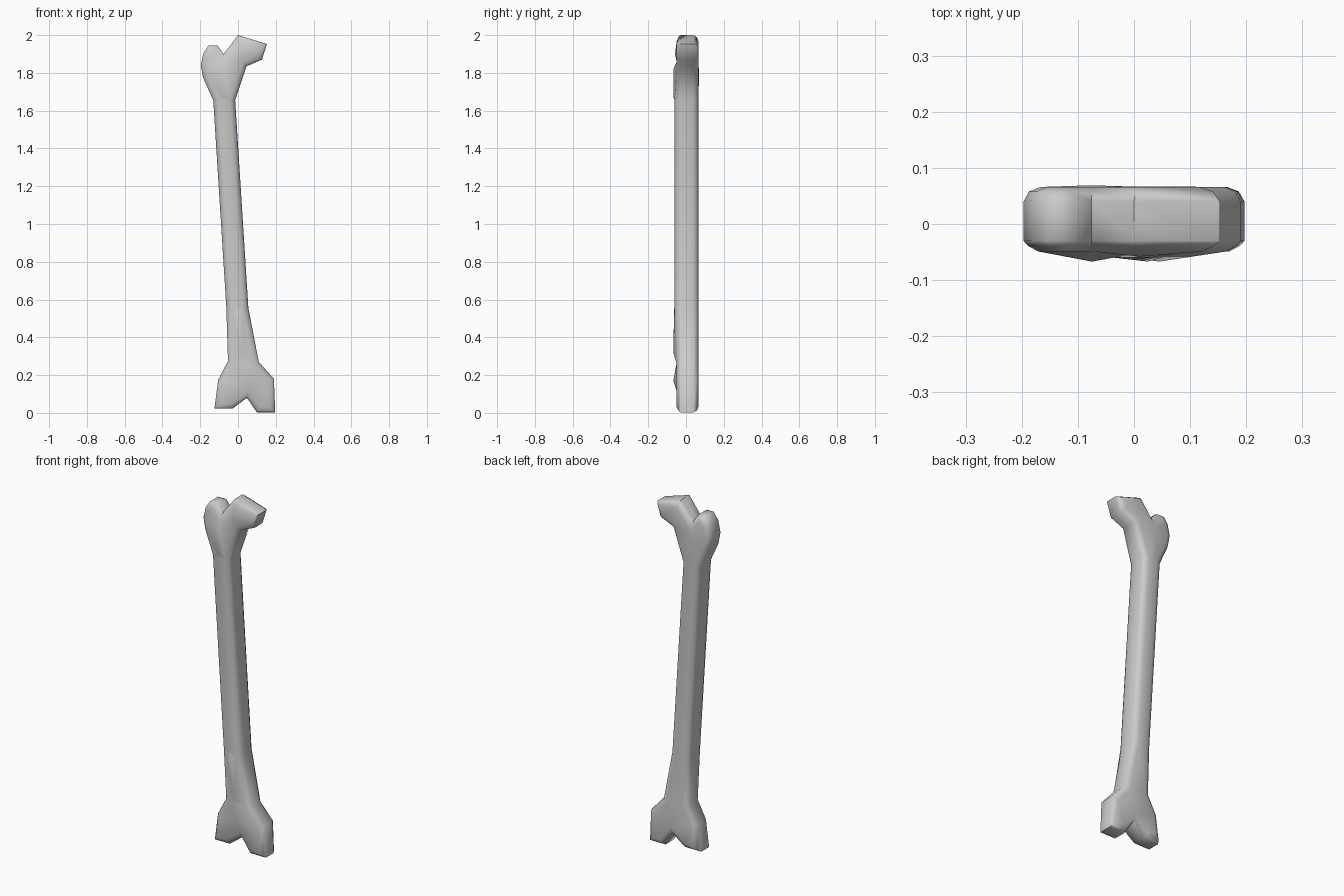
import bpy, bmesh, math
from mathutils import Vector
from mathutils.geometry import delaunay_2d_cdt

if "Cube" in bpy.data.objects:
    bpy.data.objects.remove(bpy.data.objects["Cube"])

# Front silhouette (x, z), clockwise from the top tip
outline = [Vector(p) for p in [
    (0, 2.0), (.153, 1.953), (.127, 1.87), (.045, 1.835), (-.015, 1.655),
    (.055, .555), (.11, .27), (.19, .18), (.197, .003), (.1, .003),
    (.047, .08), (-.03, .022), (-.125, .022), (-.105, .175), (-.053, .275),
    (-.062, .56), (-.131, 1.655), (-.185, 1.775), (-.197, 1.84),
    (-.183, 1.905), (-.155, 1.946), (-.11, 1.946), (-.076, 1.9)]]
N = len(outline)

def inset(d):
    """Outline moved inwards by d with mitred corners."""
    pts = []
    for i, p in enumerate(outline):
        a = (p - outline[i - 1]).normalized()
        b = (outline[(i + 1) % N] - p).normalized()
        n1, n2 = Vector((a.y, -a.x)), Vector((b.y, -b.x))
        m = n1 + n2
        pts.append(p + m * (d * 2 / m.length_squared))
    return pts

def front_y(z):
    """The front edge is set back at both bone ends."""
    return -.060 if .5 < z < 1.7 else -.049

bm = bmesh.new()

# Rounded rim as rings from back to front
rings = []
for d, y in [(.030, .066), (.010, .058), (0, .040),
             (0, -.030), (.008, None), (.026, 1)]:
    ring = []
    for p, q in zip(outline, inset(d)):
        f = front_y(p.y)
        yy = f + .010 if y is None else f if y == 1 else y
        ring.append(bm.verts.new((q.x, yy, q.y)))
    rings.append(ring)
for r, s in zip(rings, rings[1:]):
    for i in range(N):
        j = (i + 1) % N
        bm.faces.new((r[i], r[j], s[j], s[i]))

def cap(ring, extra):
    """Fill a ring, raised through a few inner points."""
    verts = ring + [bm.verts.new(p) for p in extra]
    flat = [Vector((v.co.x, v.co.z)) for v in verts]
    res = delaunay_2d_cdt(flat, [], [list(range(N))], 1, 1e-6)
    for f in res[2]:
        bm.faces.new([verts[res[3][i][0]] for i in f])

# Ridge points on the front, nearly flat back
cap(rings[-1], [(-.075, -.067, 1.82), (-.073, -.066, 1.67), (-.004, -.063, .55),
                (.025, -.067, .32), (.045, -.067, .17), (.01, -.058, 1.9)])
cap(rings[0], [(-.078, .069, 1.8), (.03, .067, .2)])

bmesh.ops.recalc_face_normals(bm, faces=bm.faces)
mesh = bpy.data.meshes.new("thigh_bone")
bm.to_mesh(mesh)
bm.free()
bone = bpy.data.objects.new("thigh_bone", mesh)
bpy.context.collection.objects.link(bone)
bpy.context.view_layer.objects.active = bone
bone.select_set(True)
bpy.ops.object.shade_smooth_by_angle(angle=math.radians(60))
